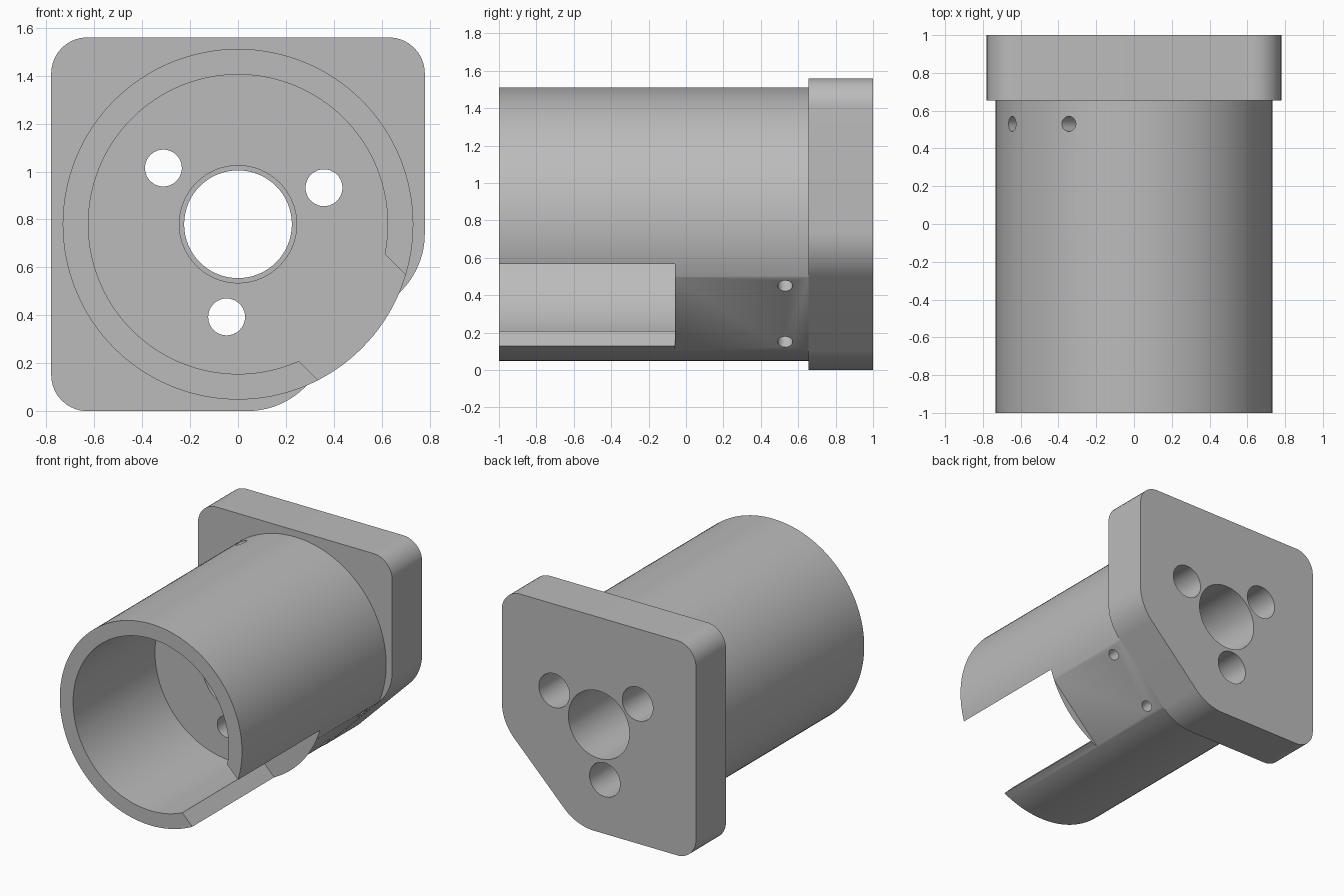
import bpy, bmesh, math
from mathutils import Vector

cube = bpy.data.objects.get("Cube")
if cube:
    bpy.data.objects.remove(cube, do_unlink=True)

AXIS_Z = 0.78                                   # height of the barrel axis
FLOOR, PLATE, BACK = -0.06, 0.655, 1.0          # depths along y
OUT = Vector((1, -1)).normalized()              # direction of the slot and flat
SIDE = Vector((1, 1)).normalized()

metal = bpy.data.materials.new("plain grey")
metal.use_nodes = True
grey = (0.5, 0.5, 0.5, 1)
metal.diffuse_color = grey
metal.node_tree.nodes["Principled BSDF"].inputs["Base Color"].default_value = grey


def prism(name, outline, y0, y1):
    """Extrude an x-z outline from y0 to y1."""
    bm = bmesh.new()
    face = bm.faces.new([bm.verts.new((p[0], y0, p[1])) for p in outline])
    new = bmesh.ops.extrude_face_region(bm, geom=[face])["geom"]
    verts = [v for v in new if isinstance(v, bmesh.types.BMVert)]
    bmesh.ops.translate(bm, verts=verts, vec=(0, y1 - y0, 0))
    bmesh.ops.recalc_face_normals(bm, faces=bm.faces)
    mesh = bpy.data.meshes.new(name)
    bm.to_mesh(mesh)
    bm.free()
    mesh.materials.append(metal)
    ob = bpy.data.objects.new(name, mesh)
    bpy.context.collection.objects.link(ob)
    return ob


def circle(x, z, r, n):
    return [(x + r * math.cos(math.tau * i / n), z + r * math.sin(math.tau * i / n))
            for i in range(n)]


def slab(p0, p1, d0, d1):
    """Rectangle laid out along the slanted slot direction."""
    centre = Vector((0, AXIS_Z))
    return [centre + SIDE * p + OUT * d for p, d in ((p0, d0), (p1, d0), (p1, d1), (p0, d1))]


def rounded(corners, steps=12):
    """Polygon with each corner (x, z, radius) filleted."""
    pts = []
    for i, (x, z, r) in enumerate(corners):
        p = Vector((x, z))
        u = (Vector(corners[i - 1][:2]) - p).normalized()
        v = (Vector(corners[(i + 1) % len(corners)][:2]) - p).normalized()
        t = r / math.tan(u.angle(v) / 2)
        c = p + (u + v).normalized() * math.hypot(t, r)
        a, b = p + u * t - c, p + v * t - c
        pts += [c + a.lerp(b, k / steps).normalized() * r for k in range(steps + 1)]
    return pts


def combine(target, tool, operation="DIFFERENCE"):
    """Apply a boolean and discard the tool."""
    mod = target.modifiers.new("cut", "BOOLEAN")
    mod.operation, mod.solver, mod.object = operation, "EXACT", tool
    bpy.context.view_layer.objects.active = target
    bpy.ops.object.modifier_apply(modifier=mod.name)
    bpy.data.objects.remove(tool, do_unlink=True)


# Barrel with front pocket, open slot and rear flat
body = prism("barrel_and_flange", circle(0, AXIS_Z, 0.732, 128), -1, PLATE + 0.06)
combine(body, prism("pocket", circle(0, AXIS_Z, 0.625, 128), -1.1, FLOOR))
combine(body, prism("slot", slab(-0.225, 0.345, 0.3, 1), -1.1, FLOOR))
combine(body, prism("flat", slab(-0.5, 0.5, 0.678, 1), FLOOR, BACK))

# Rear flange with one cut-off corner
flange = prism("flange", rounded([(-0.78, 0, 0.15), (0.18, 0, 0.34), (0.78, 0.6, 0.34),
                                  (0.78, 1.56, 0.15), (-0.78, 1.56, 0.15)]), PLATE, BACK)
combine(body, flange, "UNION")

# Central bore with a narrow lip
combine(body, prism("bore", circle(0, AXIS_Z, 0.225, 64), -0.2, 1.1))
combine(body, prism("front_bore", circle(0, AXIS_Z, 0.245, 64), -0.2, 0))
combine(body, prism("rear_bore", circle(0, AXIS_Z, 0.245, 64), 0.08, 1.1))

# Three counterbored screw holes
for k in range(3):
    a = math.radians(23 + 120 * k)
    x, z = 0.39 * math.cos(a), AXIS_Z + 0.39 * math.sin(a)
    combine(body, prism("screw_hole", circle(x, z, 0.077, 40), -0.2, 1.1))
    combine(body, prism("screw_recess", circle(x, z, 0.123, 48), 0.2, 1.1))

# Two cross pin holes square to the flat
for p in (-0.212, 0.212):
    pin = prism("pin_hole", circle(0, 0, 0.04, 24), -1, 1)
    pin.rotation_euler = Vector((0, 1, 0)).rotation_difference(
        Vector((OUT.x, 0, OUT.y))).to_euler()
    pin.location = (SIDE.x * p, 0.53, AXIS_Z + SIDE.y * p)
    bpy.context.view_layer.update()
    combine(body, pin)

for ob in bpy.context.selected_objects:
    ob.select_set(False)
body.select_set(True)
bpy.context.view_layer.objects.active = body
bpy.ops.object.shade_smooth_by_angle(angle=math.radians(25))
